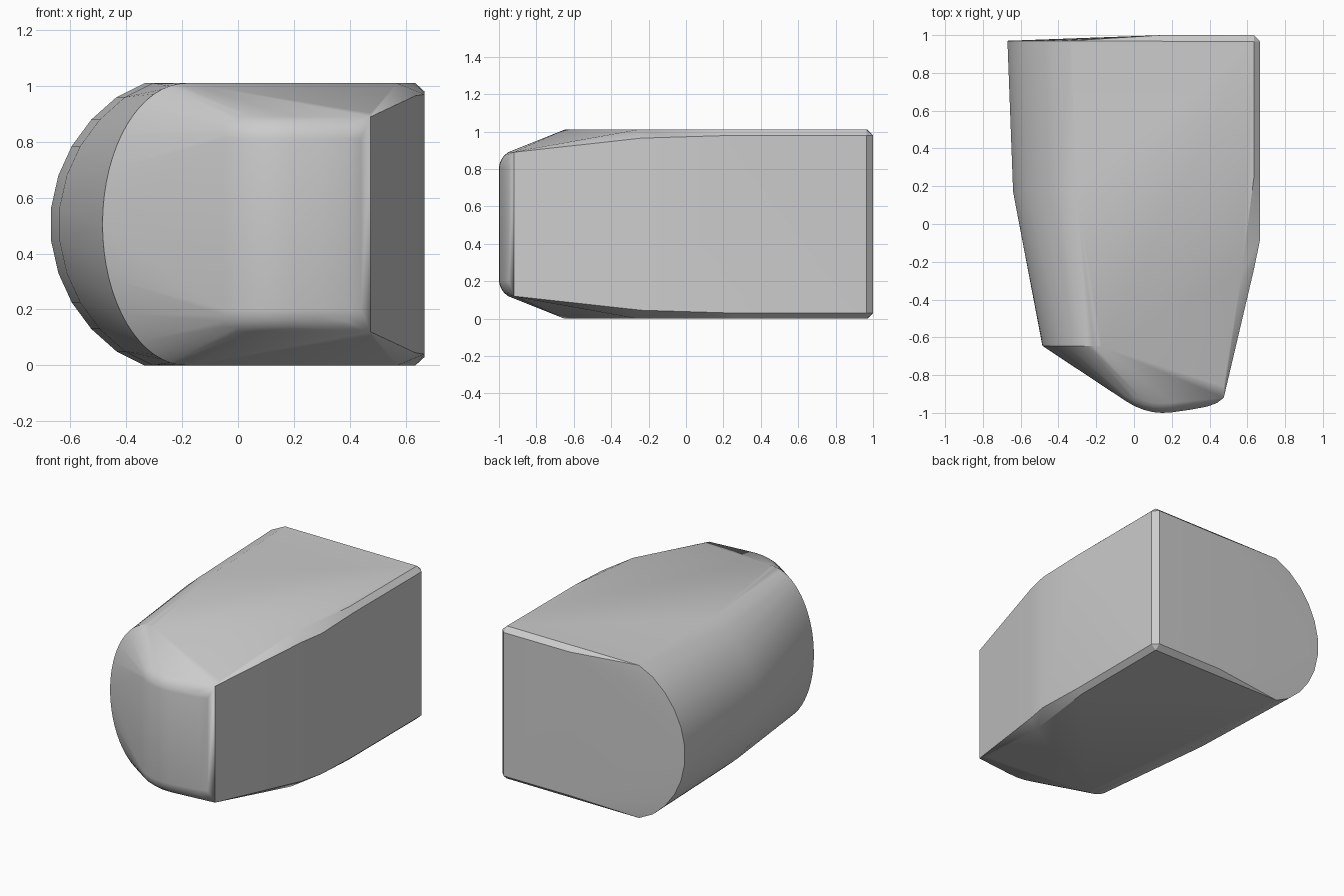
import bpy, bmesh, math

if "Cube" in bpy.data.objects:
    bpy.data.objects.remove(bpy.data.objects["Cube"])

H = 0.505          # half height; the shape is mirrored about z = H
points = []


def add(x, y, h):
    """Add a point and its mirror about the mid height."""
    points.append((x, y, H + h))
    points.append((x, y, H - h))


# Rounded left side: rear ring and middle ring share one arc profile
arc = [(-0.67, 0.055), (-0.643, 0.175), (-0.595, 0.28),
       (-0.525, 0.375), (-0.435, 0.455), (-0.335, H)]
for x, h in arc:
    add(x, 0.97, h)
    add(x + 0.03, 0.17, h)

# Front ring of the left side
for i in range(17):
    a = math.radians(90 * i / 16)
    add(-0.185 - 0.30 * math.cos(a), -0.645, H * math.sin(a))

# Flat top and bottom outline, bevelled back and right edges
for x, y in [(-0.17, -0.65), (0.57, -0.26), (0.635, 0.25), (0.635, 0.965)]:
    add(x, y, H)
for x, y, h in [(0.15, 1.0, 0.475), (0.635, 1.0, 0.475), (0.668, 0.965, 0.475),
                (0.668, 0.25, 0.475), (0.668, -0.08, 0.465), (0.635, -0.24, 0.46),
                (0.475, -0.92, 0.385), (0.475, -0.86, 0.398)]:
    add(x, y, h)

# Curved nose with rounded upper and lower rims
nose = [(-0.05, -0.933), (0.0, -0.963), (0.05, -0.983), (0.1, -0.996),
        (0.15, -1.0), (0.2, -0.997), (0.3, -0.983), (0.39, -0.966),
        (0.44, -0.947)]
for x, y in nose:
    for dy, h in [(0, 0.305), (0.004, 0.325), (0.013, 0.347),
                  (0.028, 0.368), (0.05, 0.385)]:
        add(x, y + dy, h)

bm = bmesh.new()
for p in points:
    bm.verts.new(p)
bmesh.ops.remove_doubles(bm, verts=bm.verts, dist=0.0005)
res = bmesh.ops.convex_hull(bm, input=bm.verts)
bmesh.ops.delete(bm, geom=[v for v in bm.verts if not v.link_faces], context='VERTS')
bmesh.ops.dissolve_limit(bm, angle_limit=math.radians(0.5), verts=bm.verts, edges=bm.edges)
bmesh.ops.recalc_face_normals(bm, faces=bm.faces)

mesh = bpy.data.meshes.new("rounded_block")
bm.to_mesh(mesh)
bm.free()
block = bpy.data.objects.new("rounded_block", mesh)
bpy.context.collection.objects.link(block)
bpy.context.view_layer.objects.active = block
block.select_set(True)
bpy.ops.object.shade_smooth_by_angle(angle=math.radians(25))
